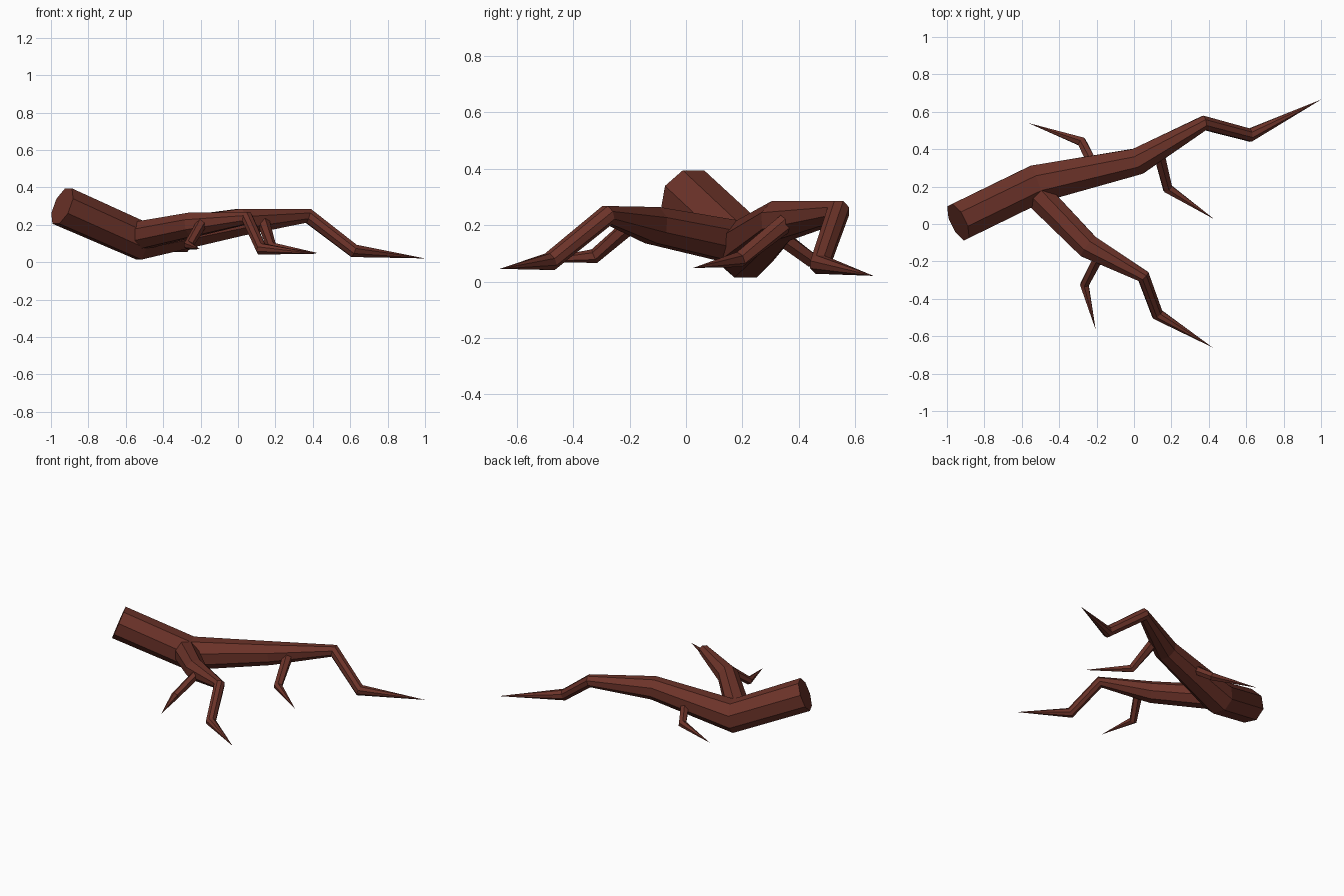
import bpy, bmesh, math
from mathutils import Vector

cube = bpy.data.objects.get("Cube")
if cube:
    bpy.data.objects.remove(cube, do_unlink=True)

bark = bpy.data.materials.new("dark_red_bark")
colour = (0.15, 0.033, 0.022, 1)
bark.diffuse_color = colour
bark.use_nodes = True
bark.node_tree.nodes["Principled BSDF"].inputs["Base Color"].default_value = colour


def limb(name, path, sides):
    """Faceted tapering limb through (x, y, z, radius) stations, ending in a point."""
    pts = [Vector(p[:3]) for p in path]
    bm = bmesh.new()
    rings = []
    for i, p in enumerate(pts[:-1]):
        ahead = (pts[i + 1] - p).normalized()
        behind = (p - pts[i - 1]).normalized() if i else ahead
        axis = (ahead + behind).normalized()
        side = axis.cross(Vector((0, 0, 1))).normalized()
        up = side.cross(axis)
        ring = []
        for k in range(sides):
            a = math.tau * (k + 0.5) / sides
            ring.append(bm.verts.new(p + path[i][3] * (math.cos(a) * side + math.sin(a) * up)))
        rings.append(ring)
    bm.faces.new(rings[0])
    for r0, r1 in zip(rings, rings[1:]):
        for k in range(sides):
            n = (k + 1) % sides
            bm.faces.new((r0[k], r0[n], r1[n], r1[k]))
    tip = bm.verts.new(pts[-1])
    for k in range(sides):
        bm.faces.new((rings[-1][k], rings[-1][(k + 1) % sides], tip))
    bmesh.ops.recalc_face_normals(bm, faces=bm.faces)
    mesh = bpy.data.meshes.new(name)
    bm.to_mesh(mesh)
    bm.free()
    mesh.materials.append(bark)
    bpy.context.collection.objects.link(bpy.data.objects.new(name, mesh))


# Main trunk from the sawn end to the far tip
limb("trunk", [(-0.94, 0.01, 0.30, 0.11), (-0.52, 0.215, 0.115, 0.11),
               (0.02, 0.335, 0.215, 0.077), (0.375, 0.54, 0.248, 0.042),
               (0.62, 0.475, 0.06, 0.038), (1.0, 0.665, 0.02, 0)], 8)

# Large fork towards the front
limb("front_branch", [(-0.51, 0.15, 0.145, 0.08), (-0.245, -0.12, 0.2, 0.07),
                      (0.05, -0.28, 0.235, 0.037), (0.125, -0.483, 0.07, 0.034),
                      (0.42, -0.66, 0.045, 0)], 8)

# Small twigs
limb("back_twig", [(-0.22, 0.32, 0.17, 0.03), (-0.28, 0.44, 0.08, 0.028),
                   (-0.565, 0.54, 0.06, 0)], 6)
limb("left_twig", [(0.135, 0.37, 0.22, 0.034), (0.18, 0.19, 0.078, 0.029),
                   (0.43, 0.025, 0.048, 0)], 6)
limb("front_twig", [(-0.195, -0.19, 0.205, 0.03), (-0.265, -0.325, 0.09, 0.026),
                    (-0.205, -0.565, 0.07, 0)], 6)
